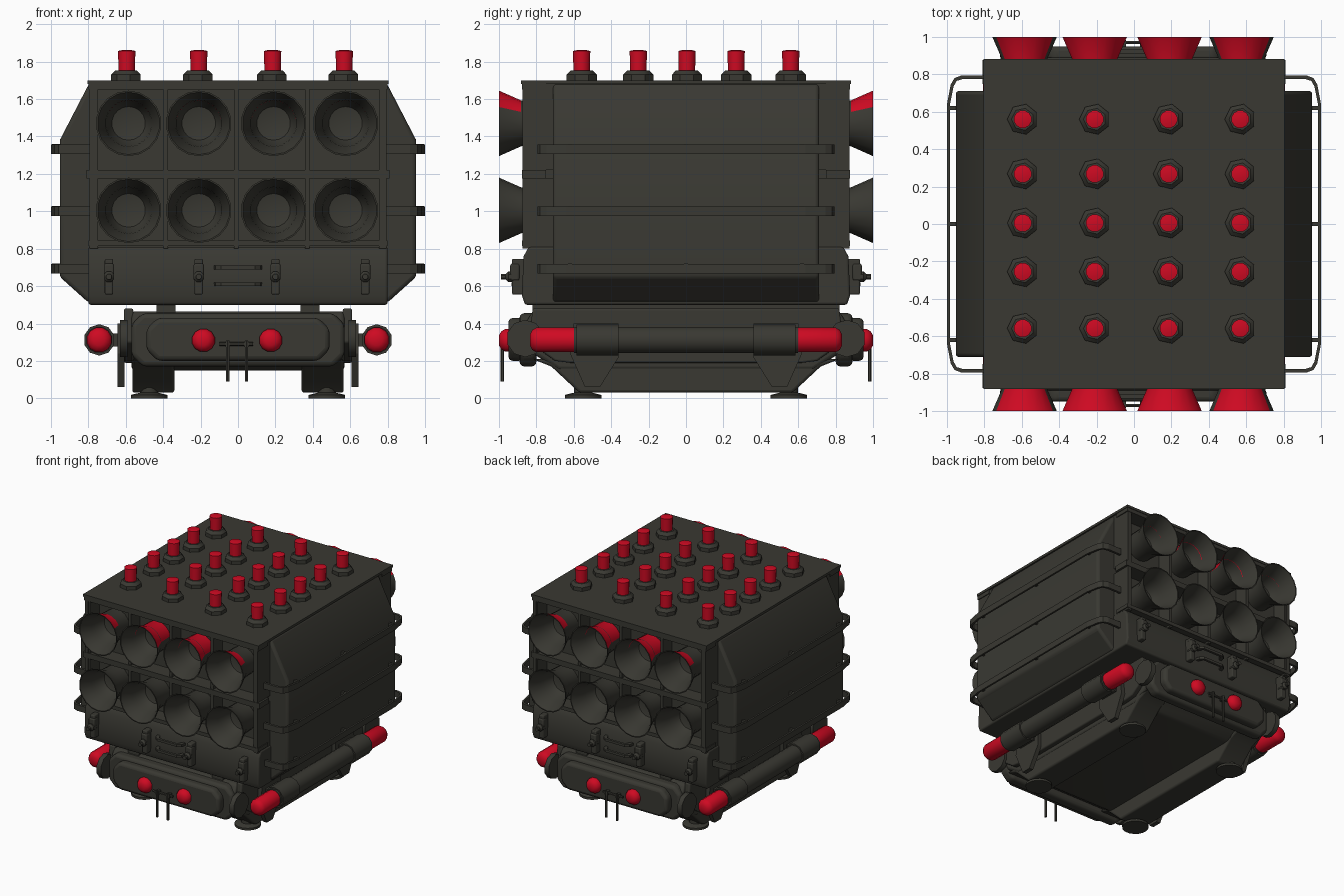
import bpy, bmesh, math
from mathutils import Vector, Matrix

cube = bpy.data.objects.get("Cube")
if cube:
    bpy.data.objects.remove(cube, do_unlink=True)


def material(name, rgb):
    m = bpy.data.materials.new(name)
    m.use_nodes = True
    m.diffuse_color = (*rgb, 1)
    bsdf = next(n for n in m.node_tree.nodes if n.type == 'BSDF_PRINCIPLED')
    bsdf.inputs["Base Color"].default_value = (*rgb, 1)
    bsdf.inputs["Roughness"].default_value = 0.8
    return m


OLIVE = material("dark olive", (0.041, 0.040, 0.032))
RED = material("signal red", (0.62, 0.003, 0.016))
SIDES = ((1, "left"), (-1, "right"))
ENDS = ((-1, "front"), (1, "back"))


def finish(name, bm, mat=OLIVE, bevel=0, smooth=True):
    bmesh.ops.recalc_face_normals(bm, faces=bm.faces[:])
    me = bpy.data.meshes.new(name)
    bm.to_mesh(me)
    bm.free()
    ob = bpy.data.objects.new(name, me)
    bpy.context.collection.objects.link(ob)
    me.materials.append(mat)
    if bevel:
        mod = ob.modifiers.new("bevel", 'BEVEL')
        mod.width, mod.segments, mod.limit_method = bevel, 3, 'ANGLE'
    if smooth:
        bpy.ops.object.select_all(action='DESELECT')
        ob.select_set(True)
        bpy.context.view_layer.objects.active = ob
        bpy.ops.object.shade_smooth_by_angle(angle=math.radians(40))
    return ob


def box(name, center, size, mat=OLIVE, bevel=0):
    bm = bmesh.new()
    bmesh.ops.create_cube(bm, size=1, matrix=Matrix.Translation(center) @ Matrix.Diagonal((*size, 1)))
    return finish(name, bm, mat, bevel, smooth=bevel > 0)


def prism(name, points, axis, lo, hi, mat=OLIVE, bevel=0):
    """Extrude a 2D outline along an axis; the outline uses the other two axes in order."""
    def place(p, h):
        return {'x': (h, p[0], p[1]), 'y': (p[0], h, p[1]), 'z': (p[0], p[1], h)}[axis]
    bm = bmesh.new()
    a = [bm.verts.new(place(p, lo)) for p in points]
    b = [bm.verts.new(place(p, hi)) for p in points]
    bm.faces.new(a)
    bm.faces.new(b)
    for i in range(len(a)):
        j = (i + 1) % len(a)
        bm.faces.new((a[i], a[j], b[j], b[i]))
    return finish(name, bm, mat, bevel, smooth=bevel > 0)


def lathe(name, center, profile, axis='z', sign=1, sides=12, mat=OLIVE):
    """Turn a closed profile of (radius, height) pairs around an axis."""
    bm = bmesh.new()
    rings = []
    for r, h in profile:
        ring = []
        for k in range(sides if r > 0 else 1):
            t = 2 * math.pi * (k + 0.5) / sides
            u, v, h2 = r * math.cos(t), r * math.sin(t), h * sign
            off = {'x': (h2, u, v), 'y': (u, h2, v), 'z': (u, v, h2)}[axis]
            ring.append(bm.verts.new(Vector(center) + Vector(off)))
        rings.append(ring)
    for a, b in zip(rings, rings[1:]):
        for k in range(sides):
            j = (k + 1) % sides
            quad = [a[k % len(a)], a[j % len(a)], b[j % len(b)], b[k % len(b)]]
            bm.faces.new(list(dict.fromkeys(quad)))
    return finish(name, bm, mat)


def rod(name, center, r, lo, hi, axis='z', sign=1, sides=12, mat=OLIVE):
    return lathe(name, center, [(0, lo), (r, lo), (r, hi), (0, hi)], axis, sign, sides, mat)


def mirrored(half):
    return half + [(-a, b) for a, b in reversed(half)]


# Launcher housing: core, split side walls, roof, lower drawer
box("housing_core", (0, 0, 1.24), (1.54, 1.5, 0.9))
for s, side in SIDES:
    for part, lo, hi in (("lower", 0.8, 1.175), ("upper", 1.22, 1.685)):
        box(f"{side}_{part}_wall", (s * 0.778, 0, (lo + hi) / 2), (0.03, 1.75, hi - lo))
box("roof_plate", (0, 0, 1.69), (1.61, 1.765, 0.02))
prism("lower_drawer", mirrored([(0.84, 0.81), (0.868, 0.76), (0.878, 0.55), (0.86, 0.5)]),
      'x', -0.8, 0.8, bevel=0.012)

# Grid frames on both open ends
for e, end in ENDS:
    for x in (-0.76, -0.385, -0.01, 0.37, 0.765):
        box(f"{end}_divider", (x, e * 0.805, 1.24), (0.024, 0.13, 0.88))
    for z, h, w in ((1.198, 0.045, 1.62), (0.83, 0.03, 1.6), (1.665, 0.03, 1.6)):
        box(f"{end}_shelf", (0, e * 0.813, z), (w, 0.13, h))

# Flared launch tubes; the upper row is painted red on top, the inner pair further round
HORN = [(0, 0.74), (0.115, 0.74), (0.122, 0.88), (0.175, 1.0), (0.167, 1.0),
        (0.126, 0.905), (0.118, 0.85), (0.09, 0.79), (0, 0.77)]
for e, end in ENDS:
    for row, z in (("upper", 1.47), ("lower", 1.005)):
        for x in (-0.585, -0.21, 0.19, 0.575):
            horn = lathe(f"{end}_{row}_tube", (x, 0, z), HORN, 'y', e, 18)
            if row == "upper":
                horn.data.materials.append(RED)
                limit, start = (0.2, 0.78) if abs(x) < 0.4 else (0.4, 0.9)
                for f in horn.data.polygons:
                    if f.normal.z > limit and f.center.z > z and abs(f.center.y) > start:
                        f.material_index = 1

# Roof studs with red caps
for x in (-0.595, -0.21, 0.185, 0.568):
    for y in (0.56, 0.268, 0.005, -0.255, -0.558):
        lathe("stud_base", (x, y, 1.69), [(0, 0), (0.083, 0), (0.083, 0.04), (0.06, 0.063), (0, 0.063)], sides=7)
        lathe("stud_cap", (x, y, 1.74), [(0, 0), (0.045, 0), (0.048, 0.117), (0.025, 0.122), (0, 0.122)],
              mat=RED)

# Side panniers and guard rails
for s, side in SIDES:
    prism(f"{side}_pannier", [(s * x, z) for x, z in
          ((0.7, 1.685), (0.795, 1.685), (0.953, 1.38), (0.953, 0.65), (0.8, 0.512), (0.7, 0.512))],
          'y', -0.712, 0.712, bevel=0.02)
    rail = [(0.79, 0.795), (0.92, 0.795), (0.96, 0.78), (0.98, 0.745), (1.0, 0.64)]
    inner = [(0.985, 0.635), (0.965, 0.735), (0.948, 0.765), (0.915, 0.775), (0.79, 0.775)]
    outline = rail + [(x, -y) for x, y in reversed(rail)] + [(x, -y) for x, y in reversed(inner)] + inner
    for z in (1.332, 1.0, 0.693):
        prism(f"{side}_guard_rail", [(s * x, y) for x, y in outline], 'z', z - 0.025, z + 0.025)
        for y in (-0.62, 0, 0.62):
            box(f"{side}_rail_clip", (s * 0.97, y, z + 0.01), (0.05, 0.02, 0.035))

# Drawer latches and handles
for e, end in ENDS:
    for x in (-0.69, -0.21, 0.2, 0.68):
        box(f"{end}_latch_plate", (x, e * 0.895, 0.65), (0.045, 0.07, 0.19), bevel=0.008)
        box(f"{end}_latch_body", (x, e * 0.915, 0.675), (0.055, 0.05, 0.09), bevel=0.01)
        lathe(f"{end}_latch_knob", (x, 0, 0.65),
              [(0, 0.9), (0.03, 0.9), (0.03, 0.95), (0.016, 0.965), (0.016, 0.99), (0, 0.99)], 'y', e, 8)
    grip = [(0.13, 0.86), (0.12, 0.91), (0.09, 0.932), (-0.09, 0.932), (-0.12, 0.91), (-0.13, 0.86),
            (-0.11, 0.86), (-0.085, 0.912), (0.085, 0.912), (0.11, 0.86)]
    for z in (0.7, 0.61):
        prism(f"{end}_handle", [(x, e * y) for x, y in grip], 'z', z - 0.01, z + 0.01)

# Undercarriage hull, pedestal mounts and skids
prism("hull", mirrored([(0.82, 0.465), (0.86, 0.4), (0.82, 0.24), (0.68, 0.15)]), 'x', -0.57, 0.57, bevel=0.02)
for s, side in SIDES:
    box(f"{side}_mount", (s * 0.385, 0, 0.48), (0.1, 1.64, 0.06))
    prism(f"{side}_skid", mirrored([(0.82, 0.21), (0.72, 0.17), (0.57, 0.03)]),
          'x', min(s * 0.34, s * 0.565), max(s * 0.34, s * 0.565), bevel=0.015)
    prism(f"{side}_hull_panel", mirrored([(0.82, 0.48), (0.84, 0.3), (0.7, 0.2), (0.62, 0.19)]),
          'x', min(s * 0.56, s * 0.61), max(s * 0.56, s * 0.61), bevel=0.01)
    for e, end in ENDS:
        lathe(f"{end}_{side}_foot", (s * 0.475, e * 0.55, 0),
              [(0, 0), (0.1, 0), (0.1, 0.018), (0.05, 0.03), (0.05, 0.08), (0, 0.08)], sides=16)

# Bumpers with red lamps and hanging pins
for e, end in ENDS:
    for name, w, lo, hi, y0, y1 in (("bumper", 0.57, 0.17, 0.455, 0.8, 0.89),
                                    ("bumper_face", 0.49, 0.2, 0.43, 0.87, 0.95)):
        c = 0.06
        outline = mirrored([(w - c, lo), (w, lo + c), (w, hi - c), (w - c, hi)])
        prism(f"{end}_{name}", outline, 'y', min(e * y0, e * y1), max(e * y0, e * y1), bevel=0.025)
    for x in (-0.185, 0.175):
        lathe(f"{end}_lamp", (x, 0, 0.31),
              [(0, 0.94), (0.063, 0.94), (0.063, 0.965), (0.05, 0.987), (0.028, 1.0), (0, 1.0)], 'y', e, 12, RED)
    rod(f"{end}_pin_bar", (0, e * 0.97, 0.29), 0.01, -0.1, 0.08, 'x', 1, 6)
    for x in (-0.055, 0.045):
        rod(f"{end}_pin", (x, e * 0.982, 0), 0.01, 0.09, 0.31, 'z', 1, 6)
        box(f"{end}_pin_bracket", (x, e * 0.96, 0.29), (0.025, 0.05, 0.03))

# Side cylinders with red ends, sleeves and hanging brackets
for s, side in SIDES:
    c = (s * 0.742, 0, 0.312)
    rod(f"{side}_cylinder", c, 0.072, -0.6, 0.6, 'y')
    for e, end in ENDS:
        lathe(f"{side}_{end}_cylinder_tip", c,
              [(0, 0.57), (0.068, 0.57), (0.068, 0.8), (0.055, 0.822), (0.03, 0.835), (0, 0.835)], 'y', e, 12, RED)
        rod(f"{side}_{end}_sleeve", c, 0.084, 0.36, 0.585, 'y', e, 10)
        tab = [(e * y, z) for y, z in ((0.6, 0.4), (0.62, 0.24), (0.54, 0.06), (0.46, 0.06), (0.36, 0.22), (0.36, 0.4))]
        prism(f"{side}_{end}_bracket", tab, 'x', s * 0.625 - 0.018, s * 0.625 + 0.018)
        box(f"{side}_{end}_bracket_arm", (s * 0.64, e * 0.48, 0.312), (0.16, 0.16, 0.07))
        rod(f"{side}_{end}_corner_cap", (s * 0.61, e * 0.86, 0.32), 0.1, -0.02, 0.02, 'x', 1, 10)
